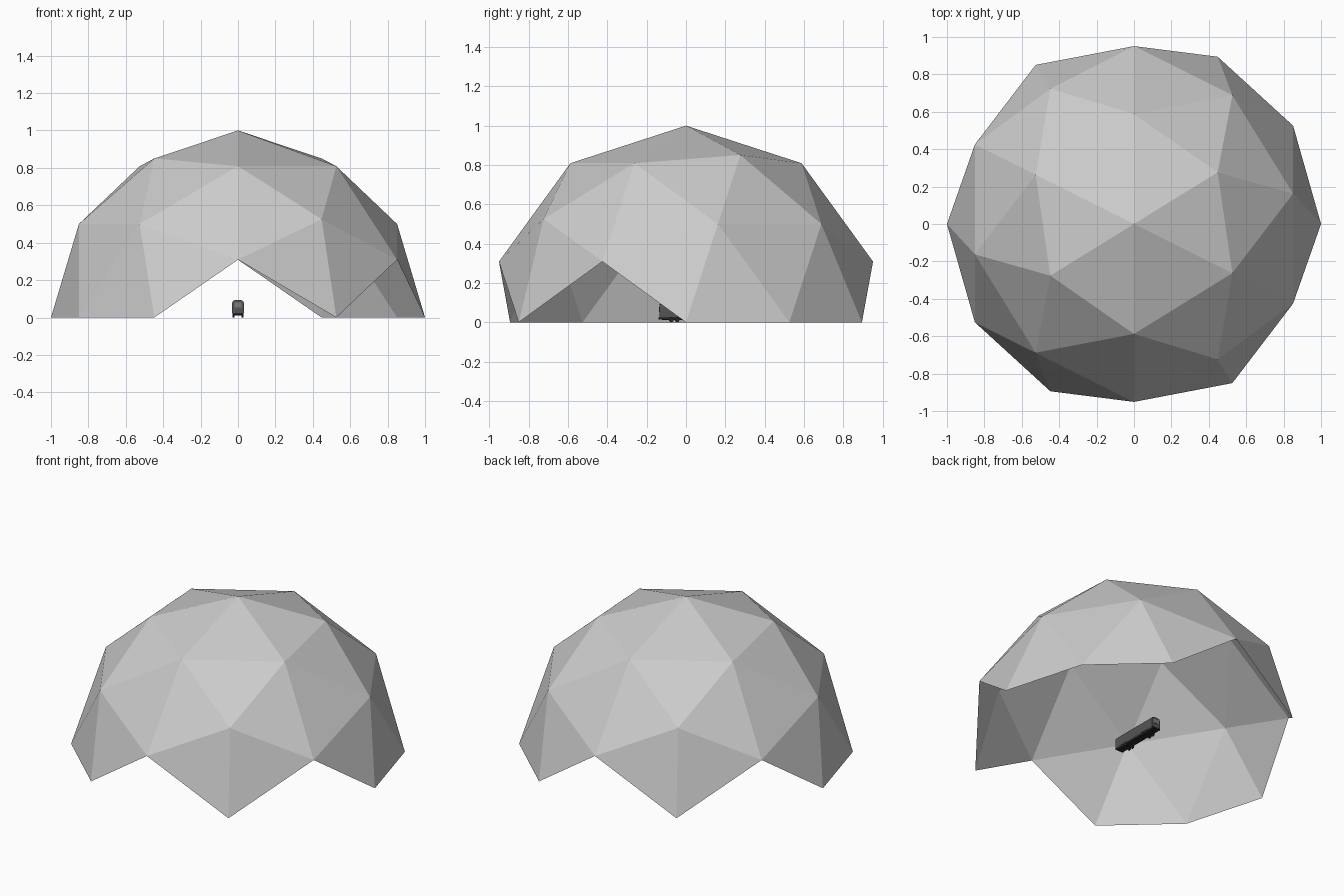
import bpy, bmesh, math
from mathutils import Vector, Matrix

if "Cube" in bpy.data.objects:
    bpy.data.objects.remove(bpy.data.objects["Cube"])


def material(name, c):
    m = bpy.data.materials.new(name)
    m.diffuse_color = (c, c, c, 1)
    m.use_nodes = True
    m.node_tree.nodes["Principled BSDF"].inputs["Base Color"].default_value = m.diffuse_color
    return m


DOME = material("dome grey", 0.6)
BODY = material("dark grey", 0.09)
BLACK = material("near black", 0.02)
GLASS = material("window grey", 0.2)


def finish(name, bm, mat):
    me = bpy.data.meshes.new(name)
    bm.to_mesh(me)
    bm.free()
    me.materials.append(mat)
    ob = bpy.data.objects.new(name, me)
    bpy.context.collection.objects.link(ob)
    return ob


def box(name, centre, size, mat):
    bm = bmesh.new()
    bmesh.ops.create_cube(bm, size=1, matrix=Matrix.Translation(centre) @ Matrix.Diagonal((*size, 1)))
    return finish(name, bm, mat)


# Dome: two-frequency icosahedron standing on an edge midpoint, open below z = 0
a, b = 0.5257311, 0.8506508
ico = []
for s in (1, -1):
    for t in (1, -1):
        ico += [Vector((a * s, 0, b * t)), Vector((0, b * s, a * t)), Vector((b * s, a * t, 0))]
points = list(ico)
for i, p in enumerate(ico):
    for q in ico[i + 1:]:
        if (p - q).length < 1.1:
            points.append((p + q).normalized())
bm = bmesh.new()
for p in points:
    bm.verts.new(p)
bmesh.ops.convex_hull(bm, input=bm.verts[:])
low = [v for v in bm.verts if v.co.z < -0.01]
bmesh.ops.delete(bm, geom=low, context='VERTS')
bmesh.ops.rotate(bm, verts=bm.verts[:], matrix=Matrix.Rotation(math.atan2(a, b), 3, 'Z'))
bmesh.ops.recalc_face_normals(bm, faces=bm.faces[:])
if sum(f.normal.dot(f.calc_center_median()) for f in bm.faces) < 0:
    bmesh.ops.reverse_faces(bm, faces=bm.faces[:])
finish("dome_shell", bm, DOME)

# Small coach inside: rounded cross-section extruded along y
Y0, Y1 = -0.135, 0.205
bm = bmesh.new()
half = [(0.026, 0.018), (0.032, 0.026), (0.033, 0.055), (0.031, 0.08), (0.024, 0.091), (0.012, 0.094)]
prof = half + [(-x, z) for x, z in reversed(half)]
face = bm.faces.new([bm.verts.new((x, Y0, z)) for x, z in prof])
ext = bmesh.ops.extrude_face_region(bm, geom=[face])
bmesh.ops.translate(bm, vec=(0, Y1 - Y0, 0),
                    verts=[g for g in ext["geom"] if isinstance(g, bmesh.types.BMVert)])
bmesh.ops.recalc_face_normals(bm, faces=bm.faces[:])
finish("coach_body", bm, BODY)

mid = (Y0 + Y1) / 2
box("coach_chassis", (0, mid, 0.016), (0.045, 0.32, 0.01), BLACK)
for y, n in ((Y0, "front"), (Y1, "rear")):
    box(n + "_window", (0, y, 0.066), (0.04, 0.004, 0.026), GLASS)
    box(n + "_bumper", (0, y, 0.02), (0.056, 0.01, 0.01), BLACK)

# Wheels
for y in (-0.075, -0.045, 0.115, 0.145):
    for s in (-1, 1):
        bm = bmesh.new()
        bmesh.ops.create_cone(bm, cap_ends=True, segments=12, radius1=0.012, radius2=0.012, depth=0.01,
                              matrix=Matrix.Translation((s * 0.025, y, 0.013)) @ Matrix.Rotation(math.pi / 2, 4, 'Y'))
        finish("wheel", bm, BLACK)
